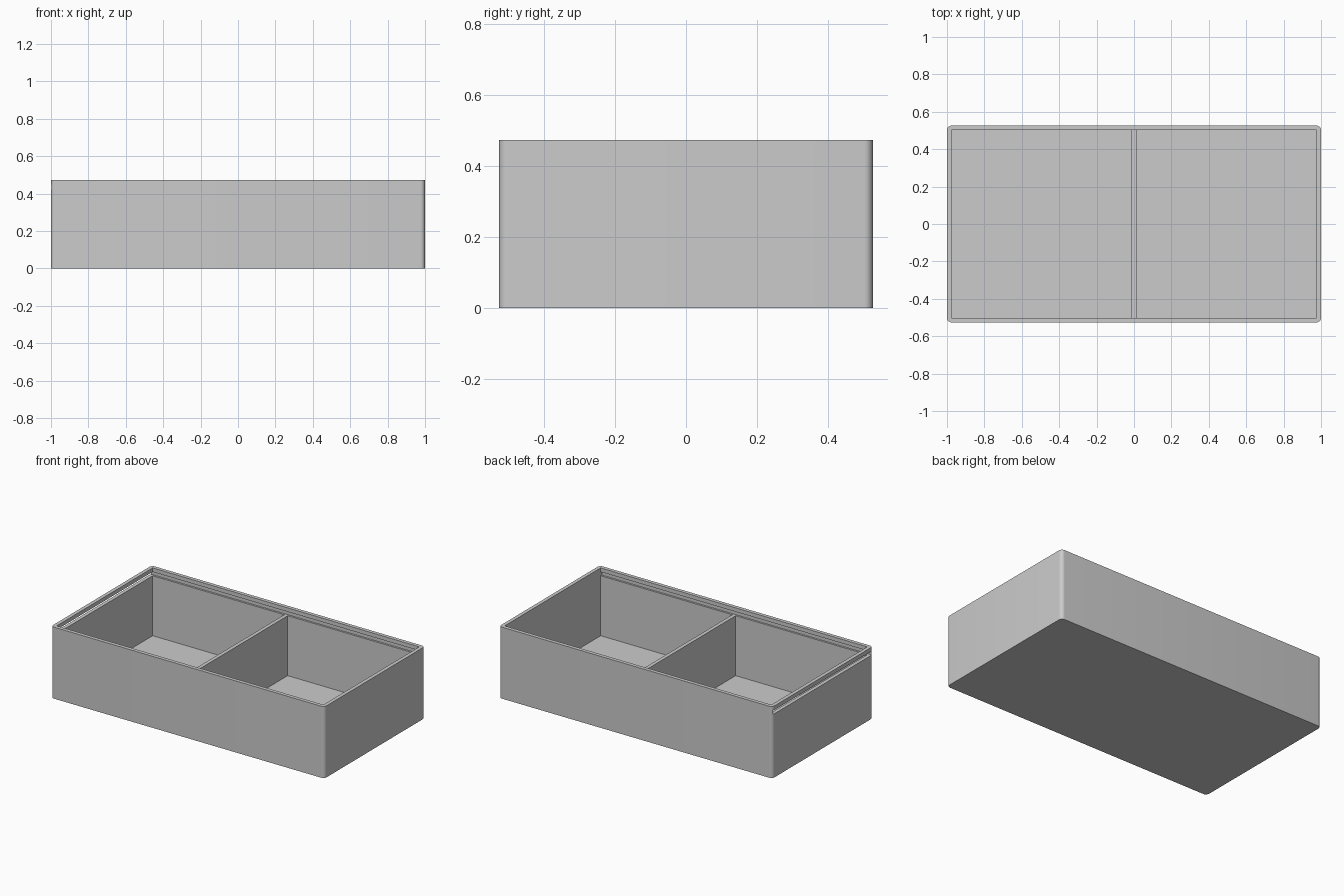
import bpy
import bmesh
from math import radians
from mathutils import Matrix

cube = bpy.data.objects.get("Cube")
if cube:
    bpy.data.objects.remove(cube, do_unlink=True)

LENGTH, WIDTH, HEIGHT = 2.0, 1.052, 0.473
WALL = 0.0245
SLOT_LOW, SLOT_HIGH = 0.421, 0.447
IN_X, IN_Y = LENGTH / 2 - WALL, WIDTH / 2 - WALL

grey = bpy.data.materials.new("plain grey")
grey.use_nodes = True
grey.diffuse_color = (0.6, 0.6, 0.6, 1)
grey.node_tree.nodes["Principled BSDF"].inputs["Base Color"].default_value = (0.6, 0.6, 0.6, 1)


def box(name, low, high, corner=0.0):
    """Axis-aligned box between two corners, with optional rounded upright edges."""
    size = [b - a for a, b in zip(low, high)]
    middle = [(a + b) / 2 for a, b in zip(low, high)]
    bm = bmesh.new()
    bmesh.ops.create_cube(bm, size=1, matrix=Matrix.Translation(middle) @ Matrix.Diagonal((*size, 1)))
    if corner:
        upright = [e for e in bm.edges if abs(e.verts[0].co.z - e.verts[1].co.z) > size[2] / 2]
        bmesh.ops.bevel(bm, geom=upright, offset=corner, segments=8, profile=0.5, affect='EDGES')
    mesh = bpy.data.meshes.new(name)
    bm.to_mesh(mesh)
    bm.free()
    mesh.materials.append(grey)
    obj = bpy.data.objects.new(name, mesh)
    bpy.context.collection.objects.link(obj)
    return obj


def cut(target, cutter):
    """Subtract a cutter from the target and discard it."""
    cutter.hide_render = True
    mod = target.modifiers.new("cut", 'BOOLEAN')
    mod.operation, mod.solver, mod.object = 'DIFFERENCE', 'EXACT', cutter
    bpy.context.view_layer.objects.active = target
    bpy.ops.object.modifier_apply(modifier=mod.name)
    bpy.data.objects.remove(cutter, do_unlink=True)


# Outer shell with rounded upright corners, hollowed out
shell = box("box_shell", (-LENGTH / 2, -WIDTH / 2, 0), (LENGTH / 2, WIDTH / 2, HEIGHT), WALL)
cut(shell, box("cavity_cutter", (-IN_X, -IN_Y, WALL), (IN_X, IN_Y, HEIGHT + 0.1)))

# Sliding-lid slot: open through one end, grooved into both long walls
groove = IN_Y + WALL / 2
cut(shell, box("slot_cutter", (-LENGTH, -groove, SLOT_LOW), (IN_X, groove, SLOT_HIGH)))

# Divider, reaching up to the lid groove
box("divider", (-WALL / 2, -IN_Y, WALL), (WALL / 2, IN_Y, SLOT_LOW))

# Smooth only the rounded corners
bpy.ops.object.select_all(action='DESELECT')
shell.select_set(True)
bpy.context.view_layer.objects.active = shell
bpy.ops.object.shade_smooth_by_angle(angle=radians(30))
